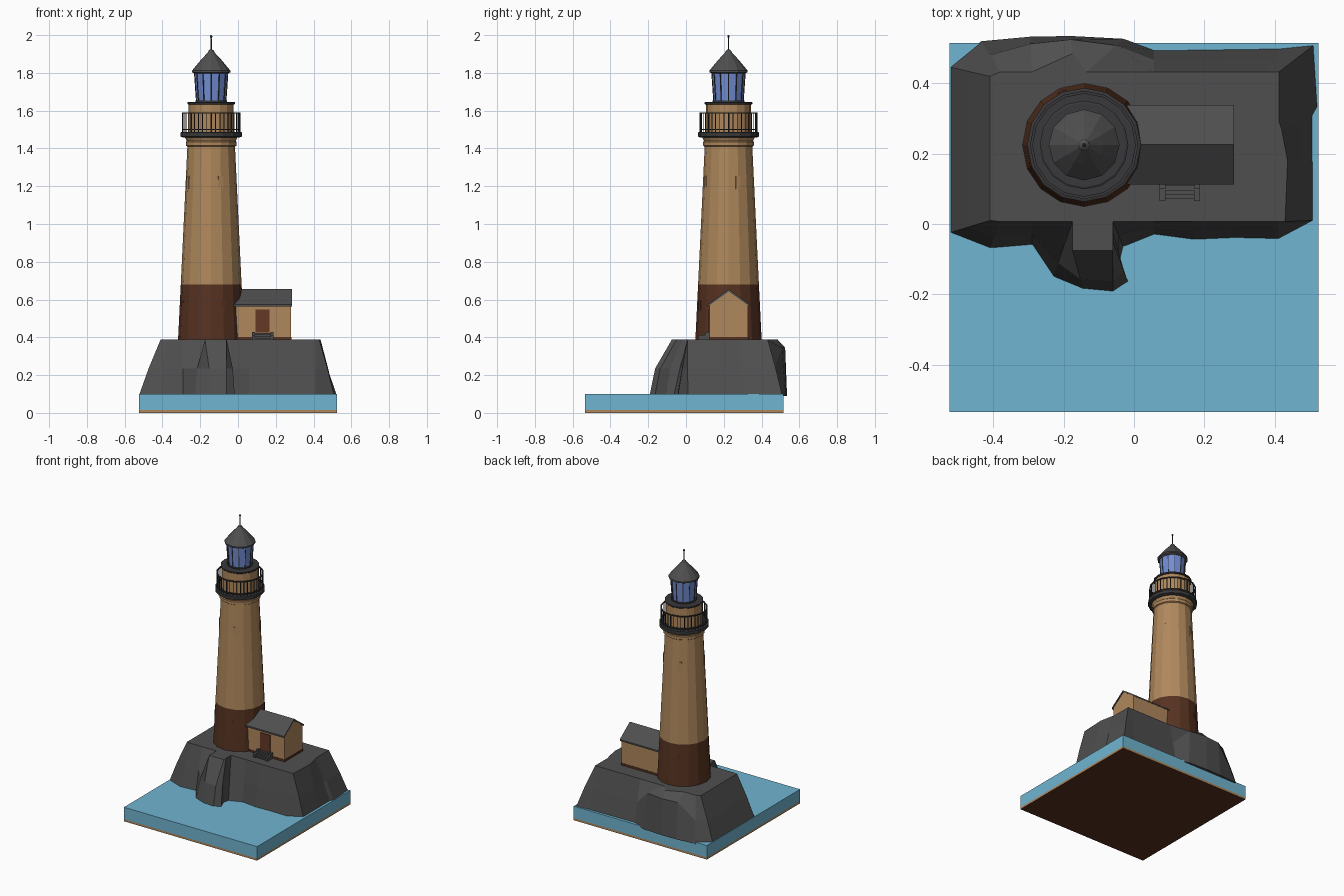
import bpy, bmesh, math
from mathutils import Vector

if "Cube" in bpy.data.objects:
    bpy.data.objects.remove(bpy.data.objects["Cube"])


def material(name, r, g, b):
    m = bpy.data.materials.new(name)
    m.diffuse_color = (r, g, b, 1)
    m.use_nodes = True
    m.node_tree.nodes["Principled BSDF"].inputs["Base Color"].default_value = m.diffuse_color
    return m


TAN = material("tan_wall", .43, .245, .107)
BROWN = material("dark_brown", .095, .032, .015)
ROCK = material("rock_grey", .078, .078, .078)
IRON = material("dark_iron", .04, .04, .043)
WATER = material("water_blue", .16, .46, .64)
GLASS = material("glass_blue", .17, .27, .66)
DOOR = material("door_red_brown", .13, .04, .018)

CX, CY = -0.142, 0.225  # tower axis


def finish(name, bm, *mats):
    bmesh.ops.recalc_face_normals(bm, faces=bm.faces)
    me = bpy.data.meshes.new(name)
    bm.to_mesh(me)
    bm.free()
    for m in mats:
        me.materials.append(m)
    ob = bpy.data.objects.new(name, me)
    bpy.context.collection.objects.link(ob)
    return ob


def add_box(bm, x0, x1, y0, y1, z0, z1):
    vs = bmesh.ops.create_cube(bm, size=1)["verts"]
    for v in vs:
        v.co = ((x0 + x1) / 2 + v.co.x * (x1 - x0),
                (y0 + y1) / 2 + v.co.y * (y1 - y0),
                (z0 + z1) / 2 + v.co.z * (z1 - z0))


def box(name, mat, *dims):
    bm = bmesh.new()
    add_box(bm, *dims)
    return finish(name, bm, mat)


def loft(bm, rings, closed=False):
    """Skin between equal rings; cap the ends, or join last to first."""
    rows = [[bm.verts.new(p) for p in r] for r in rings]
    n = len(rows[0])
    pairs = list(zip(rows, rows[1:]))
    if closed:
        pairs.append((rows[-1], rows[0]))
    for a, b in pairs:
        for i in range(n):
            j = (i + 1) % n
            bm.faces.new((a[i], a[j], b[j], b[i]))
    if not closed:
        bm.faces.new(rows[0])
        bm.faces.new(rows[-1])


def lathe(name, profile, sides, *mats, closed=False):
    bm = bmesh.new()
    loft(bm, [[(CX + r * math.cos(math.tau * i / sides),
                CY + r * math.sin(math.tau * i / sides), z)
               for i in range(sides)] for r, z in profile], closed)
    return finish(name, bm, *mats)


def add_rod(bm, a, b, r, sides=6):
    a, b = Vector(a), Vector(b)
    d = b - a
    vs = bmesh.ops.create_cone(bm, cap_ends=True, segments=sides, radius1=r,
                               radius2=r, depth=d.length)["verts"]
    q = Vector((0, 0, 1)).rotation_difference(d)
    for v in vs:
        v.co = q @ v.co + (a + b) / 2


def around(ang, r, z):
    return (CX + r * math.cos(ang), CY + r * math.sin(ang), z)


# sea block and its thin base board (dark underside)
box("sea", WATER, -.525, .525, -.535, .515, .015, .10)
board = box("base_board", TAN, -.525, .525, -.535, .515, 0, .015)
board.data.materials.append(BROWN)
for p in board.data.polygons:
    p.material_index = int(p.normal.z < -.5)

# rock: foot outline and matching rim outline, with a steeper middle ring
foot = [(-.525, -.025), (-.41, -.07), (-.29, -.06), (-.23, -.15),
        (-.145, -.185), (-.06, -.193), (-.017, -.165), (-.04, -.105),
        (-.03, -.065), (.057, -.03), (.17, -.045), (.285, -.04),
        (.41, -.043), (.51, .01), (.51, .17), (.51, .31), (.524, .335),
        (.513, .51), (.413, .50), (.057, .495), (-.03, .527),
        (-.18, .535), (-.295, .533), (-.435, .52), (-.525, .447),
        (-.525, .2)]
rim = [(-.41, .01), (-.38, .007), (-.29, .007), (-.175, .007),
       (-.175, -.075), (-.06, -.075), (-.06, -.05), (-.06, -.02),
       (-.06, .007), (.057, .007), (.17, .007), (.285, .007),
       (.41, .007), (.43, .007), (.437, .18), (.42, .27), (.413, .29),
       (.413, .433), (.38, .433), (.057, .433), (-.135, .433),
       (-.175, .485), (-.29, .433), (-.38, .433), (-.41, .42), (-.41, .2)]
middle = []
for (ax, ay), (bx, by) in zip(foot, rim):
    t, z = .45, .235
    if ay > .5 and -.4 < ax < .04:      # upright rear cliff
        t, z = .2, .345
    elif ay < -.1:                      # front buttress
        t, z = .25, .235
    middle.append((ax + (bx - ax) * t, ay + (by - ay) * t, z))
bm = bmesh.new()
loft(bm, [[(x, y, .09) for x, y in foot], middle,
          [(x, y, .388) for x, y in rim]])
finish("rock_island", bm, ROCK)

# tower with a brown lower band
tower = lathe("tower", [(.176, .375), (.161, .68), (.126, 1.41), (.134, 1.415),
                        (.134, 1.435), (.13, 1.44), (.142, 1.465)],
              16, TAN, BROWN)
for p in tower.data.polygons:
    p.material_index = int(p.center.z < .68)

# small shallow windows on four sides of the tower
for label, z, r, mat in (("upper", 1.22, .1345, TAN), ("lower", .56, .1655, BROWN)):
    bm = bmesh.new()
    for k in range(4):
        a = math.tau * (k + .125) / 4 + math.pi / 16
        n = Vector((math.cos(a), math.sin(a), 0))
        s = Vector((-n.y, n.x, 0)) * .014
        c = Vector((CX, CY, z)) + n * r * math.cos(math.pi / 16)
        up = Vector((0, 0, .035))
        loft(bm, [[c + o - s - up, c + o + s - up, c + o + s + up, c + o - s + up]
                  for o in (-n * .004, n * .003)])
    finish(label + "_windows", bm, mat)

# gallery deck, watch room and its cap
lathe("gallery_deck", [(.150, 1.458), (.162, 1.463), (.162, 1.485), (.156, 1.487)],
      16, IRON)
lathe("watch_room", [(.119, 1.48), (.119, 1.637)], 16, TAN)
lathe("watch_room_cap", [(.122, 1.632), (.126, 1.636), (.126, 1.644), (.12, 1.647)],
      16, IRON)

# gallery railing
bm = bmesh.new()
for i in range(40):
    a = math.tau * i / 40
    add_rod(bm, around(a, .15, 1.48), around(a, .15, 1.588),
            .0042 if i % 5 == 0 else .0026, 5)
finish("railing_balusters", bm, IRON)
for name, z in (("top_rail", 1.584), ("bottom_rail", 1.497)):
    lathe(name, [(.146, z), (.154, z), (.154, z + .007), (.146, z + .007)],
          16, IRON, closed=True)

# lantern room: flared glass, mullions and bands
lathe("lantern_glass", [(.076, 1.645), (.087, 1.805)], 12, GLASS)
bm = bmesh.new()
for i in range(12):
    a = math.tau * i / 12
    add_rod(bm, around(a, .077, 1.645), around(a, .088, 1.805), .0032, 4)
finish("lantern_mullions", bm, IRON)
lathe("lantern_sill", [(.084, 1.643), (.084, 1.653), (.078, 1.655)], 12, IRON)
lathe("lantern_roof", [(.085, 1.795), (.101, 1.803), (.101, 1.812), (.09, 1.826),
                       (.055, 1.868), (.018, 1.908), (.014, 1.918), (.004, 1.925)],
      12, ROCK)
lathe("roof_spike", [(.004, 1.92), (.003, 1.985), (.006, 1.99), (.006, 1.996),
                     (.002, 2.0)], 8, IRON)

# keeper's house: gabled body, plinth and two-sided roof
bm = bmesh.new()
gable = [(.125, .385), (.327, .385), (.327, .572), (.226, .645), (.125, .572)]
loft(bm, [[(x, y, z) for y, z in gable] for x in (-.06, .28)])
finish("house_walls", bm, TAN)
box("house_plinth", BROWN, -.06, .283, .122, .33, .38, .402)
bm = bmesh.new()
roof = [(.113, .562), (.226, .643), (.339, .562), (.339, .573), (.226, .656),
        (.113, .573)]
loft(bm, [[(x, y, z) for y, z in roof] for x in (-.06, .285)])
finish("house_roof", bm, ROCK)

# door and entrance steps with side cheeks
box("house_door", DOOR, .092, .168, .119, .13, .425, .547)
bm = bmesh.new()
for i in range(4):
    add_box(bm, .09, .172, .072 + i * .012, .125, .385, .396 + i * .009)
for x in (.073, .171):
    add_box(bm, x, x + .017, .065, .125, .385, .412)
    add_box(bm, x, x + .017, .1, .125, .385, .428)
finish("entrance_steps", bm, ROCK)
